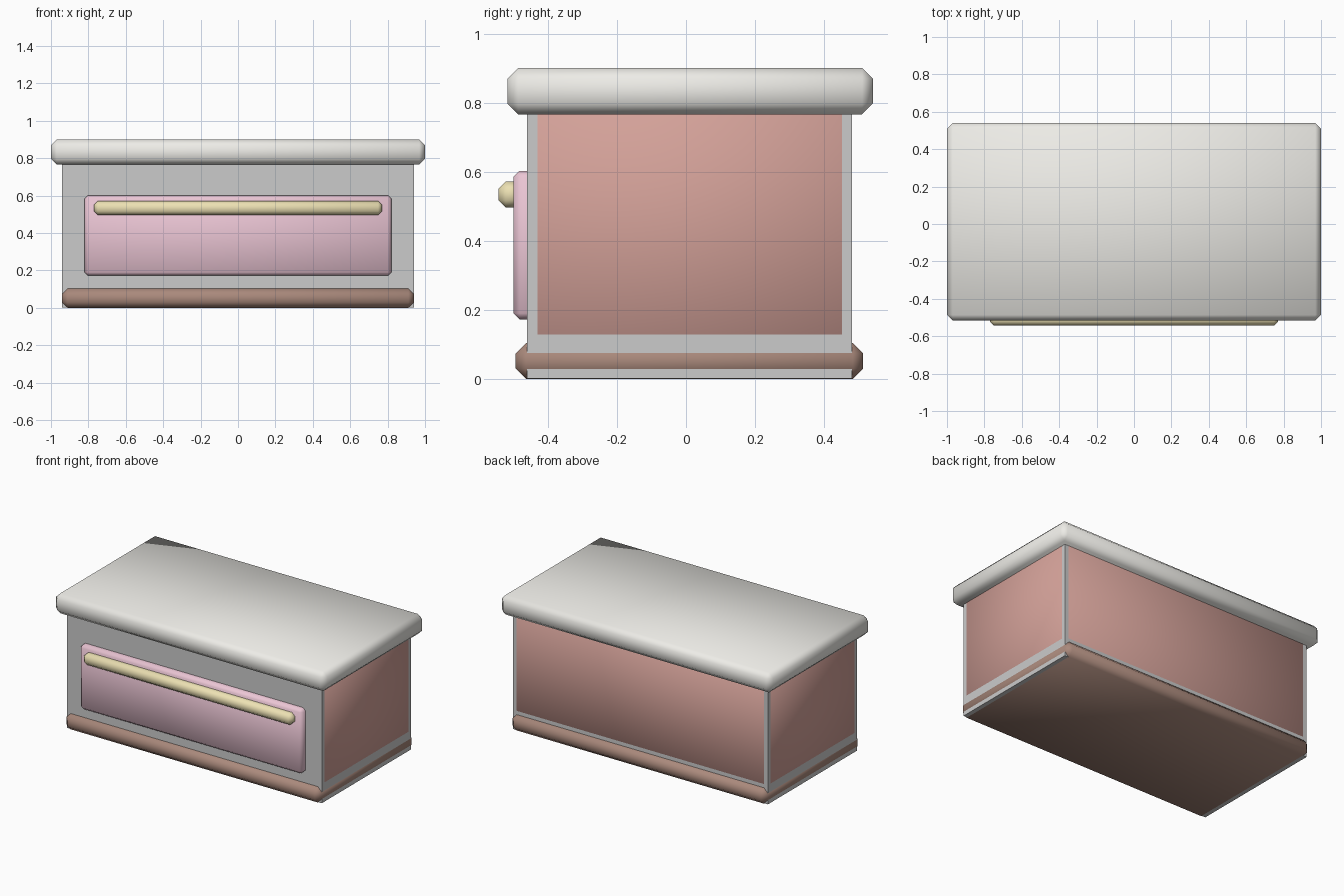
import bpy
import bmesh

if "Cube" in bpy.data.objects:
    bpy.data.objects.remove(bpy.data.objects["Cube"])


def material(name, rgb):
    m = bpy.data.materials.new(name)
    m.diffuse_color = (*rgb, 1)
    m.use_nodes = True
    m.node_tree.nodes["Principled BSDF"].inputs["Base Color"].default_value = m.diffuse_color
    return m


def block(name, lo, hi, bevel=0.0, mat=None):
    """Box between two corners, with an optional soft-shaded chamfer."""
    bm = bmesh.new()
    bmesh.ops.create_cube(bm, size=1)
    for v in bm.verts:
        v.co = [lo[i] + (v.co[i] + 0.5) * (hi[i] - lo[i]) for i in range(3)]
    if bevel:
        bmesh.ops.bevel(bm, geom=bm.edges[:], offset=bevel, offset_type='OFFSET',
                        segments=1, profile=0.5, affect='EDGES')
        for f in bm.faces:
            f.smooth = True
    mesh = bpy.data.meshes.new(name)
    bm.to_mesh(mesh)
    bm.free()
    if mat:
        mesh.materials.append(mat)
    obj = bpy.data.objects.new(name, mesh)
    bpy.context.collection.objects.link(obj)
    return obj


salmon = material("salmon", (0.66, 0.36, 0.32))
brown = material("brown", (0.40, 0.25, 0.20))
pink = material("pink", (0.83, 0.56, 0.66))
brass = material("brass", (0.84, 0.75, 0.45))
cream = material("cream", (0.85, 0.84, 0.80))

# carcass, with coloured side and back panels a hair proud of it
block("carcass", (-0.94, -0.46, 0.001), (0.94, 0.48, 0.79))
block("side_and_back_panels", (-0.941, -0.459, 0.10), (0.941, 0.481, 0.80), 0.03, salmon)

# plinth and worktop
block("plinth", (-0.941, -0.493, 0), (0.941, 0.513, 0.104), 0.03, brown)
block("worktop", (-1, -0.517, 0.766), (1, 0.541, 0.90), 0.031, cream)

# drawer front and its long handle
block("drawer_front", (-0.82, -0.50, 0.172), (0.82, -0.42, 0.602), 0.018, pink)
block("drawer_handle", (-0.77, -0.543, 0.496), (0.77, -0.47, 0.571), 0.021, brass)
